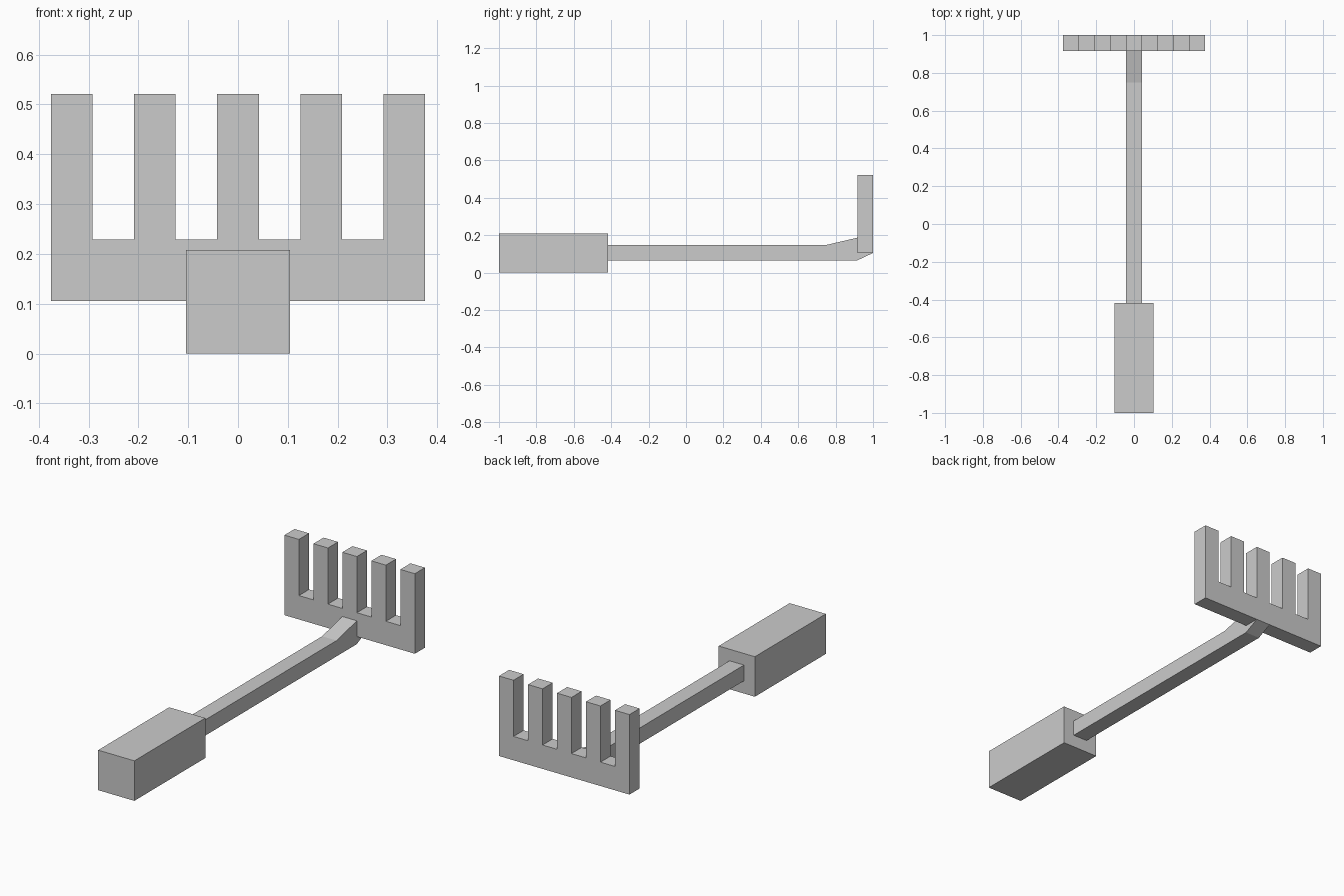
import bpy
import bmesh

if "Cube" in bpy.data.objects:
    bpy.data.objects.remove(bpy.data.objects["Cube"])


def extrude_profile(name, points, axis, start, end):
    """Extrude a closed 2D outline along x (outline in y,z) or y (outline in x,z)."""
    bm = bmesh.new()
    if axis == 'x':
        verts = [bm.verts.new((start, a, b)) for a, b in points]
        offset = (end - start, 0, 0)
    else:
        verts = [bm.verts.new((a, start, b)) for a, b in points]
        offset = (0, end - start, 0)
    face = bm.faces.new(verts)
    result = bmesh.ops.extrude_face_region(bm, geom=[face], use_keep_orig=True)
    moved = [g for g in result['geom'] if isinstance(g, bmesh.types.BMVert)]
    bmesh.ops.translate(bm, verts=moved, vec=offset)
    bmesh.ops.recalc_face_normals(bm, faces=bm.faces)
    mesh = bpy.data.meshes.new(name)
    bm.to_mesh(mesh)
    bm.free()
    obj = bpy.data.objects.new(name, mesh)
    bpy.context.collection.objects.link(obj)
    return obj


U = 1 / 12   # tine width and gap

# Grip block
extrude_profile("handle", [(-1, 0), (-0.417, 0), (-0.417, 0.208), (-1, 0.208)],
                'x', -0.104, 0.104)

# Shaft, rising slightly where it meets the head
extrude_profile("shaft", [(-0.417, 0.066), (0.917, 0.066), (1, 0.105),
                          (0.917, 0.105), (0.917, 0.187), (0.75, 0.148),
                          (-0.417, 0.148)], 'x', -U / 2, U / 2)

# Comb-shaped head: flat base with five upright tines
outline = [(4.5 * U, 0.105), (-4.5 * U, 0.105)]
for i in range(5):
    left = (-4.5 + 2 * i) * U
    right = left + U
    if i > 0:
        outline.append((left, 0.229))
    outline += [(left, 0.521), (right, 0.521)]
    if i < 4:
        outline.append((right, 0.229))
extrude_profile("rake_head", outline, 'y', 0.917, 1.0)
